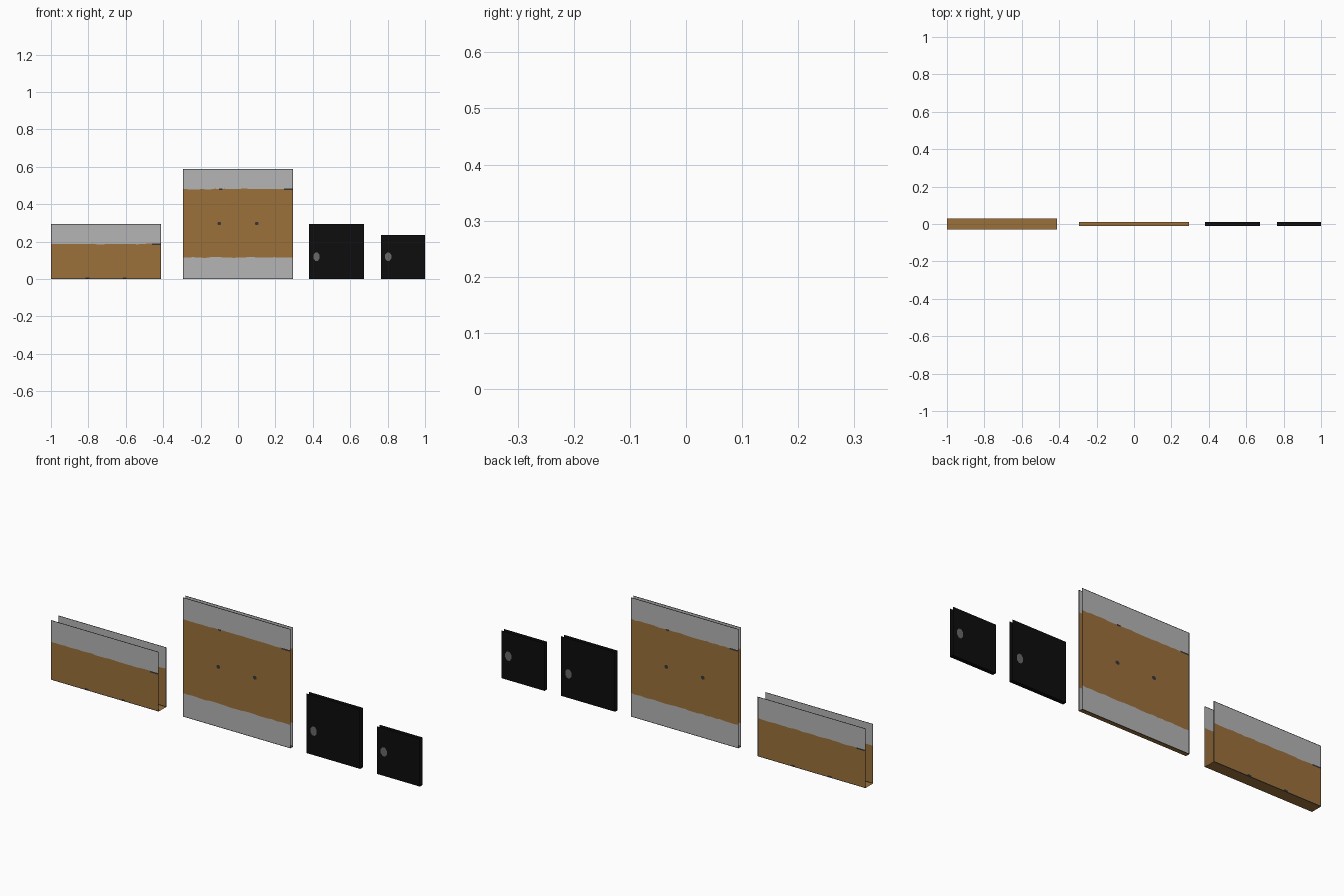
import bpy, bmesh, math, random

if "Cube" in bpy.data.objects:
    bpy.data.objects.remove(bpy.data.objects["Cube"])

random.seed(4)


def material(name, rgb):
    m = bpy.data.materials.new(name)
    m.diffuse_color = (*rgb, 1)
    m.use_nodes = True
    m.node_tree.nodes["Principled BSDF"].inputs["Base Color"].default_value = m.diffuse_color
    return m


BROWN = material("brown_panel", (0.33, 0.165, 0.043))
GREY = material("light_grey", (0.46, 0.46, 0.46))
BLACK = material("black_panel", (0.004, 0.004, 0.004))
DARK = material("dark_trim", (0.035, 0.035, 0.04))
SPOT = material("grey_spot", (0.14, 0.14, 0.14))
BORDER = 0.003


def finish(bm, name, mats):
    me = bpy.data.meshes.new(name)
    bm.to_mesh(me)
    bm.free()
    for m in mats:
        me.materials.append(m)
    ob = bpy.data.objects.new(name, me)
    bpy.context.collection.objects.link(ob)
    return ob


def folded_sheet(name, x0, x1, depth, h, bands, mats, trim=None):
    """U-shaped sheet: front, floor and back, open at the top and both ends.
    bands = [(top height, material index)], trim = border material index."""
    bm = bmesh.new()
    n = 24 if len(bands) > 1 else 1
    a, b = x0 + BORDER, x1 - BORDER
    xs = [x0] + [a + (b - a) * i / n for i in range(n + 1)] + [x1]
    rows = [(0, 0), (BORDER, trim)]
    rows += bands[:-1] + [(h - BORDER, bands[-1][1]), (h, trim)]
    for side in (-1, 1):
        y = side * depth / 2
        grid = []
        for r, (z, _) in enumerate(rows):
            # slightly uneven paint line between two colours
            wob = 0.002 if 1 < r < len(rows) - 2 else 0
            grid.append([bm.verts.new((x, y, z + random.uniform(-wob, wob))) for x in xs])
        for r in range(len(rows) - 1):
            for c in range(len(xs) - 1):
                q = [grid[r][c], grid[r][c + 1], grid[r + 1][c + 1], grid[r + 1][c]]
                f = bm.faces.new(q if side < 0 else q[::-1])
                edge = c in (0, len(xs) - 2) or r in (0, len(rows) - 2)
                mid = (rows[r][0] + rows[r + 1][0]) / 2
                band = next(m for top, m in bands if mid < top)
                f.material_index = trim if edge and trim is not None else band
    # floor strip
    d = depth / 2
    for c in range(len(xs) - 1):
        p, q = xs[c], xs[c + 1]
        bm.faces.new([bm.verts.new(v) for v in
                      ((p, d, 0), (q, d, 0), (q, -d, 0), (p, -d, 0))])
    bmesh.ops.remove_doubles(bm, verts=bm.verts, dist=1e-5)
    return finish(bm, name, mats)


def mark(name, x, z, w, h, depth, cx, mat, sides=8):
    """Flat painted mark on the front, repeated on the back turned about cx."""
    for side, label in ((-1, "front"), (1, "back")):
        bm = bmesh.new()
        px = x if side < 0 else 2 * cx - x
        y = side * (depth / 2 + 0.001)
        vs = []
        for i in range(sides):
            t = 2 * math.pi * (i + 0.5) / sides
            k = 1 / math.cos(math.pi / sides)
            vs.append(bm.verts.new((px - side * k * w / 2 * math.cos(t), y,
                                    z + k * h / 2 * math.sin(t))))
        bm.faces.new(vs)
        finish(bm, f"{name}_{label}", [mat])


# wide low panel, brown with a grey upper band
folded_sheet("low_panel", -1.0, -0.412, 0.059, 0.294,
             [(0.187, 0), (0.294, 1)], [BROWN, GREY, DARK], 2)
mark("low_seam_mark", -0.437, 0.185, 0.046, 0.007, 0.059, -0.706, DARK, 4)
for i, x in enumerate((-0.805, -0.605)):
    mark(f"low_foot_mark_{i}", x, 0.005, 0.02, 0.008, 0.059, -0.706, DARK, 4)

# large square panel, brown between two grey bands
folded_sheet("square_panel", -0.294, 0.294, 0.021, 0.588,
             [(0.115, 1), (0.481, 0), (0.588, 1)], [BROWN, GREY, DARK], 2)
for i, x in enumerate((-0.1, 0.1)):
    mark(f"centre_dot_{i}", x, 0.297, 0.02, 0.018, 0.021, 0, DARK)
mark("square_seam_mark", 0.268, 0.48, 0.046, 0.007, 0.021, 0, DARK, 4)
mark("square_seam_dot", -0.093, 0.48, 0.018, 0.008, 0.021, 0, DARK, 4)

# two small black panels, each with a grey spot
for name, x0, x1, h, sx in (("medium_black_panel", 0.38, 0.674, 0.294, 0.42),
                            ("small_black_panel", 0.765, 1.0, 0.235, 0.803)):
    folded_sheet(name, x0, x1, 0.02, h, [(h, 0)], [BLACK])
    mark(name + "_spot", sx, 0.119, 0.034, 0.044, 0.02, (x0 + x1) / 2, SPOT)
